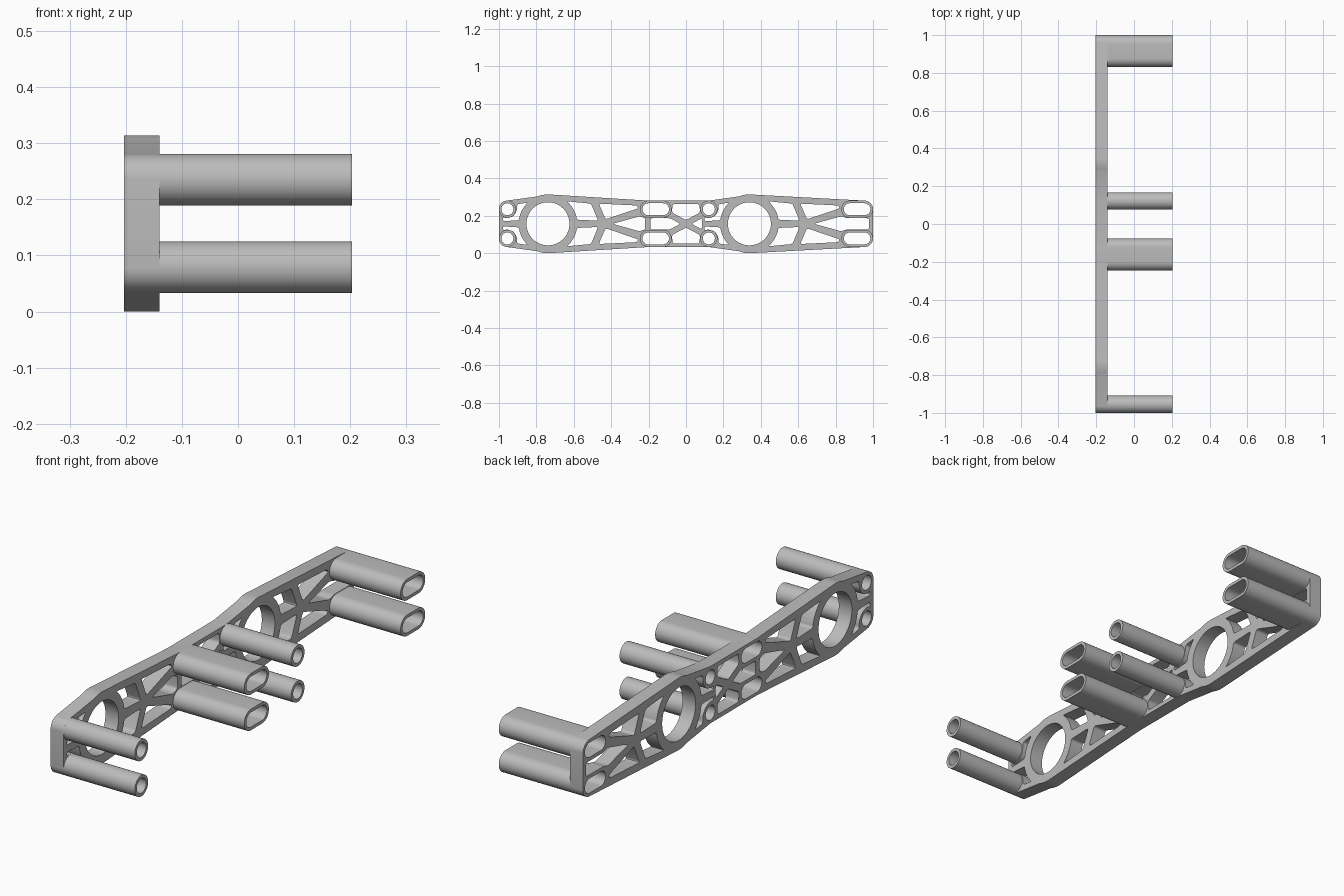
import bpy
from math import cos, sin, radians
from mathutils import Matrix, Vector

cube = bpy.data.objects.get("Cube")
if cube:
    bpy.data.objects.remove(cube, do_unlink=True)

GREY = (0.5, 0.5, 0.5, 1)
mat = bpy.data.materials.new("plain grey")
mat.use_nodes = True
mat.diffuse_color = GREY
mat.node_tree.nodes["Principled BSDF"].inputs["Base Color"].default_value = GREY

MID = 0.157                    # height of the centre line
BACK, FACE, TIP = -0.203, -0.14, 0.203
RINGS = (-0.738, 0.339)        # centres of the two large holes
TUBE, SLOT, ROW = -0.217, 0.576, 0.078   # offsets from a ring centre
R, BORE, REACH = 0.046, 0.032, 0.039


def arc(cy, cv, r, start, end, n=8):
    angles = [radians(start + (end - start) * i / n) for i in range(n + 1)]
    return [(cy + r * cos(a), cv + r * sin(a)) for a in angles]


def circle(cy, cv, r, n=48):
    return arc(cy, cv, r, 0, 360, n)[:-1]


def capsule(cy, cv, r, reach):
    if reach == 0:
        return circle(cy, cv, r)
    return arc(cy + reach, cv, r, -90, 90, 20) + arc(cy - reach, cv, r, 90, 270, 20)


def rounded(points, r=0.012):
    """Replace each corner by a short curve."""
    pts, out = [Vector(p) for p in points], []
    for i, p in enumerate(pts):
        before, after = pts[i - 1] - p, pts[(i + 1) % len(pts)] - p
        a = p + before.normalized() * min(r, before.length * 0.4)
        b = p + after.normalized() * min(r, after.length * 0.4)
        for k in range(5):
            t = k / 4
            out.append(tuple(a * (1 - t) ** 2 + p * 2 * t * (1 - t) + b * t * t))
    return out


def shift(points, dy):
    return [(y + dy, v) for y, v in points]


def flip(points):
    return [(y, -v) for y, v in reversed(points)]


def extrude(name, loops, x0, x1):
    """Fill the first loop, leave the others open, and extrude along x."""
    curve = bpy.data.curves.new(name + "_profile", 'CURVE')
    curve.dimensions = '2D'
    curve.fill_mode = 'BOTH'
    curve.extrude = (x1 - x0) / 2
    for loop in loops:
        spline = curve.splines.new('POLY')
        spline.points.add(len(loop) - 1)
        for point, (y, v) in zip(spline.points, loop):
            point.co = (y, v, 0, 1)
        spline.use_cyclic_u = True
    temp = bpy.data.objects.new(name + "_temp", curve)
    bpy.context.collection.objects.link(temp)
    graph = bpy.context.evaluated_depsgraph_get()
    mesh = bpy.data.meshes.new_from_object(temp.evaluated_get(graph))
    bpy.data.objects.remove(temp, do_unlink=True)
    bpy.data.curves.remove(curve)
    mesh.transform(Matrix(((0, 0, 1, (x0 + x1) / 2), (1, 0, 0, 0),
                           (0, 1, 0, MID), (0, 0, 0, 1))))
    mesh.materials.clear()
    mesh.materials.append(mat)
    obj = bpy.data.objects.new(name, mesh)
    bpy.context.collection.objects.link(obj)
    bpy.ops.object.select_all(action='DESELECT')
    obj.select_set(True)
    bpy.context.view_layer.objects.active = obj
    bpy.ops.object.shade_smooth_by_angle(angle=radians(30))
    return obj


# Outer edge of the plate, top half then mirrored
top = arc(RINGS[0] + TUBE, ROW, R, 180, 98)
for c in RINGS:
    top += arc(c, 0, MID, 111, 86, 10)
    if c == RINGS[0]:
        top += [(c + SLOT - REACH, ROW + R), (RINGS[1] + TUBE, ROW + R)]
top += arc(RINGS[1] + SLOT + REACH, ROW, R, 86, 0)
outline = top + flip(top)

# Windows around each ring
beside_tube = (arc(0, 0, MID, 173, 134, 6) +
               [(-0.165, 0.105), (-0.166, 0.07), (-0.185, 0.04),
                (-0.215, 0.03), (-0.24, 0.034), (-0.24, 0.014)])
beside_ring = arc(0, 0, MID, 8, 50, 6) + [(0.23, 0.108), (0.268, 0.017)]
sloped = [(0.272, 0.108), (0.475, 0.098), (0.483, 0.083), (0.308, 0.024)]
wedge = [(0.345, 0), (0.49, 0.04), (0.52, 0.03)]

windows = []
for c in RINGS:
    windows.append(circle(c, 0, 0.115, 64))
    for shape in (beside_tube, beside_ring, sloped):
        loop = shift(rounded(shape), c)
        windows += [loop, flip(loop)]
    # The last wedge runs on between the end slots
    half = wedge + ([(0.64, 0.03)] if c == RINGS[1] else [])
    windows.append(shift(rounded(half + flip(half[1:])), c))

# Crossed struts at the middle
above = rounded([(-0.072, 0.105), (0.072, 0.105), (0.075, 0.06), (0, 0.02), (-0.075, 0.06)])
windows += [above, flip(above),
            rounded([(-0.19, -0.03), (-0.19, 0.03), (-0.085, 0.03), (-0.03, 0), (-0.085, -0.03)]),
            rounded([(0.03, 0), (0.085, 0.03), (0.085, -0.03)])]

# Hollow posts, and the holes they pass through
for half, c in zip(("front", "back"), RINGS):
    for kind, offset, reach in (("round_post", TUBE, 0), ("slotted_post", SLOT, REACH)):
        for level, v in (("lower", -ROW), ("upper", ROW)):
            windows.append(capsule(c + offset, v, BORE + 0.004, reach))
            extrude(f"{half}_{level}_{kind}",
                    [capsule(c + offset, v, R, reach), capsule(c + offset, v, BORE, reach)],
                    BACK, TIP)

extrude("truss_plate", [outline] + windows, BACK, FACE)
